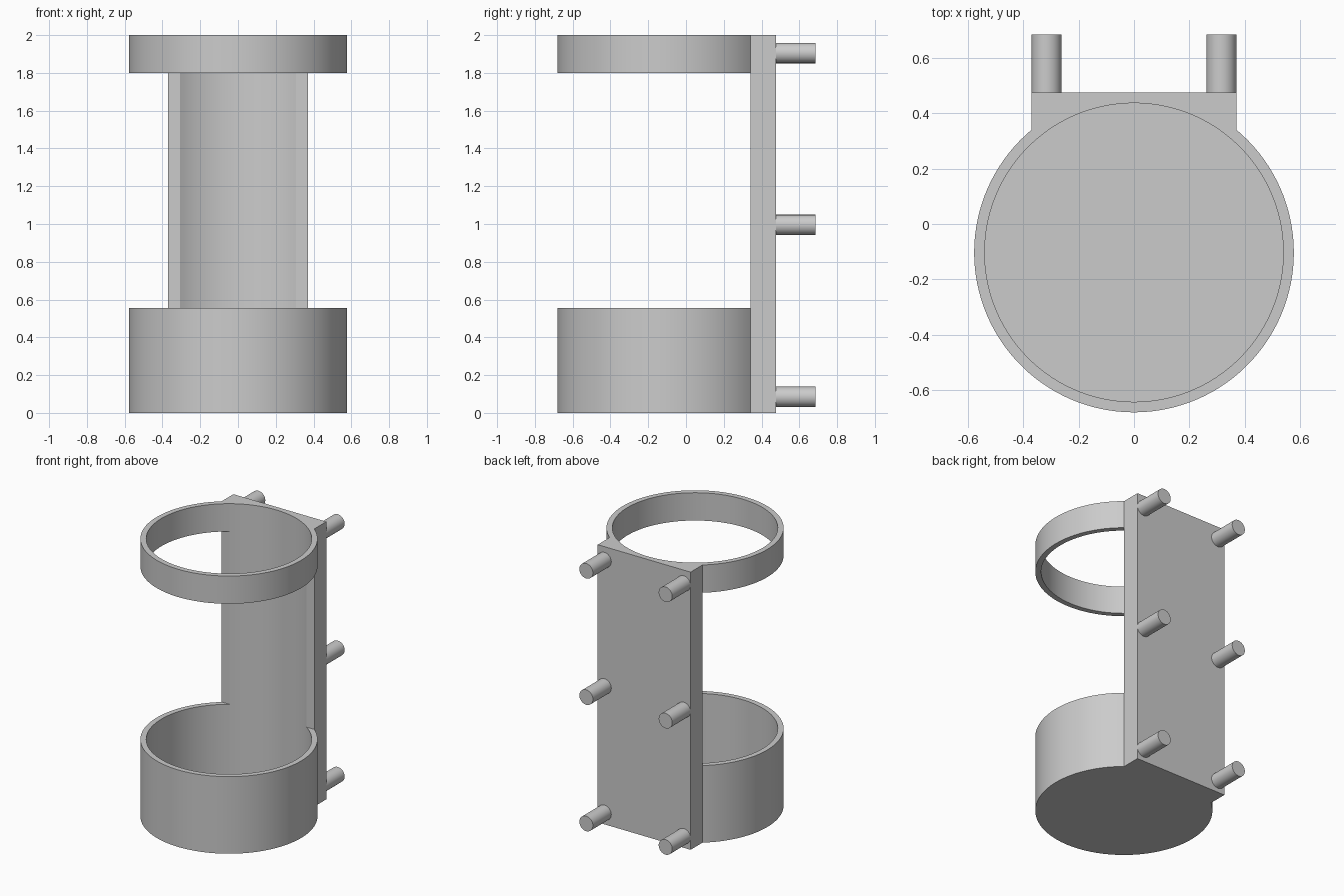
import bpy, bmesh, math
from mathutils import Vector

cube = bpy.data.objects.get("Cube")
if cube:
    bpy.data.objects.remove(cube, do_unlink=True)

# Main dimensions
CENTER_Y = -0.103
OUTER, INNER = 0.578, 0.54
PLATE_X, PLATE_FRONT, PLATE_BACK = 0.37, 0.341, 0.476
HEIGHT = 2.0
CUP_TOP, RING_BOTTOM, FLOOR_TOP = 0.555, 1.8, 0.04
PEG_RADIUS, PEG_END = 0.054, 0.685

grey = bpy.data.materials.new("plain grey")
grey.use_nodes = True
grey.diffuse_color = (0.6, 0.6, 0.6, 1)
grey.node_tree.nodes["Principled BSDF"].inputs["Base Color"].default_value = (0.6, 0.6, 0.6, 1)


def arc(radius, start, end, count):
    """Points on a circle about the holder's axis."""
    angles = [start + (end - start) * i / count for i in range(count + 1)]
    return [(radius * math.cos(a), CENTER_Y + radius * math.sin(a)) for a in angles]


def finish(name, bm):
    bmesh.ops.recalc_face_normals(bm, faces=bm.faces[:])
    mesh = bpy.data.meshes.new(name)
    bm.to_mesh(mesh)
    bm.free()
    mesh.materials.append(grey)
    obj = bpy.data.objects.new(name, mesh)
    bpy.context.collection.objects.link(obj)
    bpy.ops.object.select_all(action='DESELECT')
    obj.select_set(True)
    bpy.context.view_layer.objects.active = obj
    bpy.ops.object.shade_smooth_by_angle(angle=math.radians(30))
    return obj


def prism(name, outline, bottom, top):
    """Extrude a plan outline upwards."""
    bm = bmesh.new()
    face = bm.faces.new([bm.verts.new((x, y, bottom)) for x, y in outline])
    geom = bmesh.ops.extrude_face_region(bm, geom=[face])["geom"]
    verts = [g for g in geom if isinstance(g, bmesh.types.BMVert)]
    bmesh.ops.translate(bm, verts=verts, vec=Vector((0, 0, top - bottom)))
    return finish(name, bm)


def band(name, bottom, top):
    """Open round band whose ends meet the front of the back plate."""
    a_out = math.asin((PLATE_FRONT - CENTER_Y) / OUTER)
    a_in = math.asin((PLATE_FRONT - CENTER_Y) / INNER)
    n = 96
    outer = arc(OUTER, a_out, -math.pi - a_out, n)
    inner = arc(INNER, a_in, -math.pi - a_in, n)
    bm = bmesh.new()
    rows = []
    for o, i in zip(outer, inner):
        rows.append([bm.verts.new((*p, z)) for p, z in
                     ((o, bottom), (o, top), (i, top), (i, bottom))])
    for a, b in zip(rows, rows[1:]):
        for k in range(4):
            m = (k + 1) % 4
            bm.faces.new((a[k], a[m], b[m], b[k]))
    for end in (rows[0], rows[-1]):
        bm.faces.new(end)
    return finish(name, bm)


# Back plate with a hollowed front
a = math.asin((PLATE_FRONT - CENTER_Y) / INNER)
hollow = arc(INNER, a, math.pi - a, 32)
plate_outline = [(PLATE_X, PLATE_FRONT)] + hollow + [
    (-PLATE_X, PLATE_FRONT), (-PLATE_X, PLATE_BACK), (PLATE_X, PLATE_BACK)]
prism("back_plate", plate_outline, 0, HEIGHT)

# Cup, its floor and the upper ring
band("cup_wall", 0, CUP_TOP)
prism("cup_floor", arc(INNER + 0.001, 0, 2 * math.pi, 128)[:-1], 0, FLOOR_TOP)
band("upper_ring", RING_BOTTOM, HEIGHT)

# Mounting pegs on the back
for side, x in (("left", 0.316), ("right", -0.316)):
    for level, z in (("lower", 0.085), ("middle", 0.995), ("upper", 1.905)):
        bm = bmesh.new()
        length = PEG_END - PLATE_BACK + 0.01
        bmesh.ops.create_cone(bm, cap_ends=True, segments=40, radius1=PEG_RADIUS,
                              radius2=PEG_RADIUS, depth=length)
        for v in bm.verts:
            px, py, pz = v.co
            v.co = (x + px, PEG_END - length / 2 + pz, z + py)
        finish(f"{level}_{side}_peg", bm)
